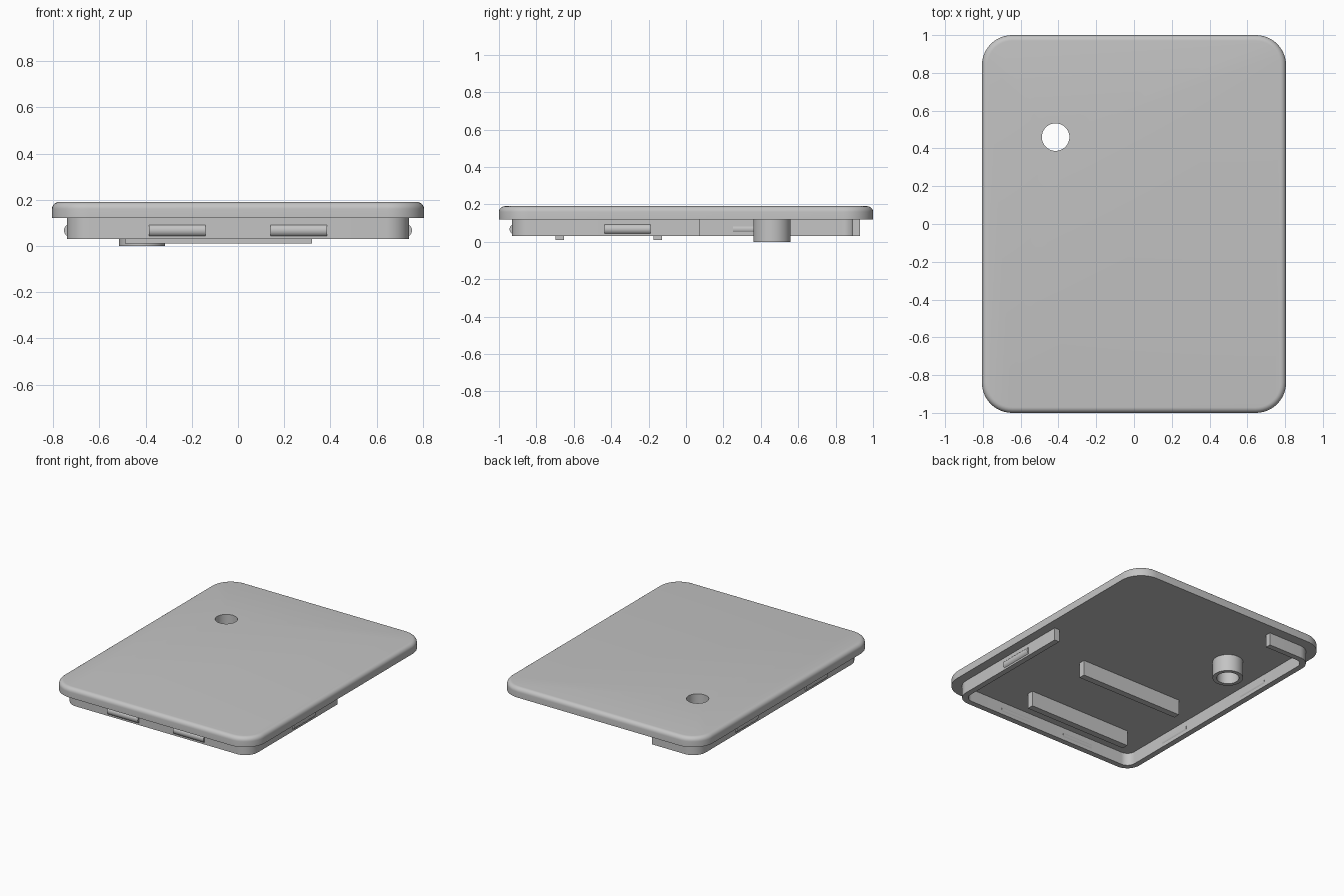
import bpy, bmesh, math
from mathutils import Matrix

if "Cube" in bpy.data.objects:
    bpy.data.objects.remove(bpy.data.objects["Cube"], do_unlink=True)

GREY = (0.55, 0.55, 0.55, 1)
mat = bpy.data.materials.new("plain grey")
mat.use_nodes = True
mat.diffuse_color = GREY
mat.node_tree.nodes["Principled BSDF"].inputs["Base Color"].default_value = GREY

PLATE_Z, TOP_Z, RIM_Z = 0.12, 0.19, 0.03
WALL_X, WALL_Y, WALL_T = 0.74, 0.93, 0.04
HOLE = (-0.415, 0.46)
HOLE_R, BOSS_R = 0.073, 0.1


def finish(bm, name):
    bmesh.ops.recalc_face_normals(bm, faces=bm.faces)
    mesh = bpy.data.meshes.new(name)
    bm.to_mesh(mesh)
    bm.free()
    mesh.materials.append(mat)
    obj = bpy.data.objects.new(name, mesh)
    bpy.context.collection.objects.link(obj)
    return obj


def smooth(obj):
    bpy.ops.object.select_all(action="DESELECT")
    obj.select_set(True)
    bpy.context.view_layer.objects.active = obj
    bpy.ops.object.shade_smooth_by_angle(angle=math.radians(35))


def corner(sx, sy, hx, hy, r, start, steps=12):
    """Clockwise quarter arc at one corner of a rounded rectangle."""
    cx, cy = sx * (hx - r), sy * (hy - r)
    angles = [math.radians(start - 90 * i / steps) for i in range(steps + 1)]
    return [(cx + r * math.cos(a), cy + r * math.sin(a)) for a in angles]


def prism(points, z0, z1):
    bm = bmesh.new()
    face = bm.faces.new([bm.verts.new((x, y, z0)) for x, y in points])
    new = bmesh.ops.extrude_face_region(bm, geom=[face])["geom"]
    verts = [g for g in new if isinstance(g, bmesh.types.BMVert)]
    bmesh.ops.translate(bm, verts=verts, vec=(0, 0, z1 - z0))
    return bm


def box(name, x0, x1, y0, y1, z0, z1):
    return finish(prism([(x0, y0), (x1, y0), (x1, y1), (x0, y1)], z0, z1), name)


def rod(name, radius, length, matrix, segments=48):
    bm = bmesh.new()
    bmesh.ops.create_cone(bm, cap_ends=True, segments=segments, radius1=radius,
                          radius2=radius, depth=length, matrix=matrix)
    return finish(bm, name)


# Cover plate: rounded rectangle with a filleted top edge
half = (0.805, 1.0, 0.16)
outline = (corner(1, 1, *half, 90) + corner(1, -1, *half, 0)
           + corner(-1, -1, *half, -90) + corner(-1, 1, *half, 180))
bm = prism(outline, PLATE_Z, TOP_Z)
rim = [e for e in bm.edges if all(v.co.z > TOP_Z - 0.001 for v in e.verts)]
bmesh.ops.bevel(bm, geom=rim, offset=0.03, segments=6, profile=0.5, affect="EDGES")
plate = finish(bm, "cover_plate")

# Round hole through the plate
cutter = rod("hole_cutter", HOLE_R, 0.5, Matrix.Translation((*HOLE, 0.15)))
cutter.hide_render = True
cut = plate.modifiers.new("hole", "BOOLEAN")
cut.operation, cut.solver, cut.object = "DIFFERENCE", "EXACT", cutter
bpy.context.view_layer.objects.active = plate
bpy.ops.object.modifier_apply(modifier=cut.name)
bpy.data.objects.remove(cutter, do_unlink=True)
smooth(plate)

# Hollow boss under the hole
bm = bmesh.new()
profile = [(HOLE_R, 0), (BOSS_R, 0), (BOSS_R, PLATE_Z), (HOLE_R, PLATE_Z)]
loop = [bm.verts.new((HOLE[0] + r, HOLE[1], z)) for r, z in profile]
edges = [bm.edges.new((loop[i], loop[(i + 1) % 4])) for i in range(4)]
bmesh.ops.spin(bm, geom=loop + edges, cent=(*HOLE, 0), axis=(0, 0, 1),
               angle=math.tau, steps=48)
bmesh.ops.remove_doubles(bm, verts=bm.verts, dist=0.0001)
smooth(finish(bm, "hollow_boss"))


# Open skirt wall: part of the left side, front, right side, short back return
def skirt_line(inset):
    hx, hy, r = WALL_X - inset, WALL_Y - inset, 0.1 - inset
    return ([(hx, 0.075)] + corner(1, -1, hx, hy, r, 0)
            + corner(-1, -1, hx, hy, r, -90)
            + corner(-1, 1, hx, hy, r, 180) + [(-0.38, hy)])


smooth(finish(prism(skirt_line(0) + skirt_line(WALL_T)[::-1], RIM_Z, PLATE_Z),
              "skirt_wall"))

# Two ribs under the plate
for label, y in (("front", -0.675), ("middle", -0.15)):
    box(label + "_rib", -0.49, 0.32, y - 0.023, y + 0.023, 0.01, PLATE_Z)

# Snap beads: rods buried in the wall, showing as shallow ridges
BEAD_R, BEAD_LEN, BEAD_Z, DEPTH = 0.0286, 0.245, 0.0675, 0.0155
along_x = Matrix.Rotation(math.pi / 2, 4, "Y")
along_y = Matrix.Rotation(math.pi / 2, 4, "X")
side = WALL_X - DEPTH
beads = {
    "front_left_bead": (0.2625, DEPTH - WALL_Y, along_x),
    "front_right_bead": (-0.2625, DEPTH - WALL_Y, along_x),
    "left_bead": (side, -0.3125, along_y),
    "right_front_bead": (-side, -0.4225, along_y),
    "right_back_bead": (-side, 0.3725, along_y),
}
for name, (x, y, turn) in beads.items():
    smooth(rod(name, BEAD_R, BEAD_LEN, Matrix.Translation((x, y, BEAD_Z)) @ turn))
